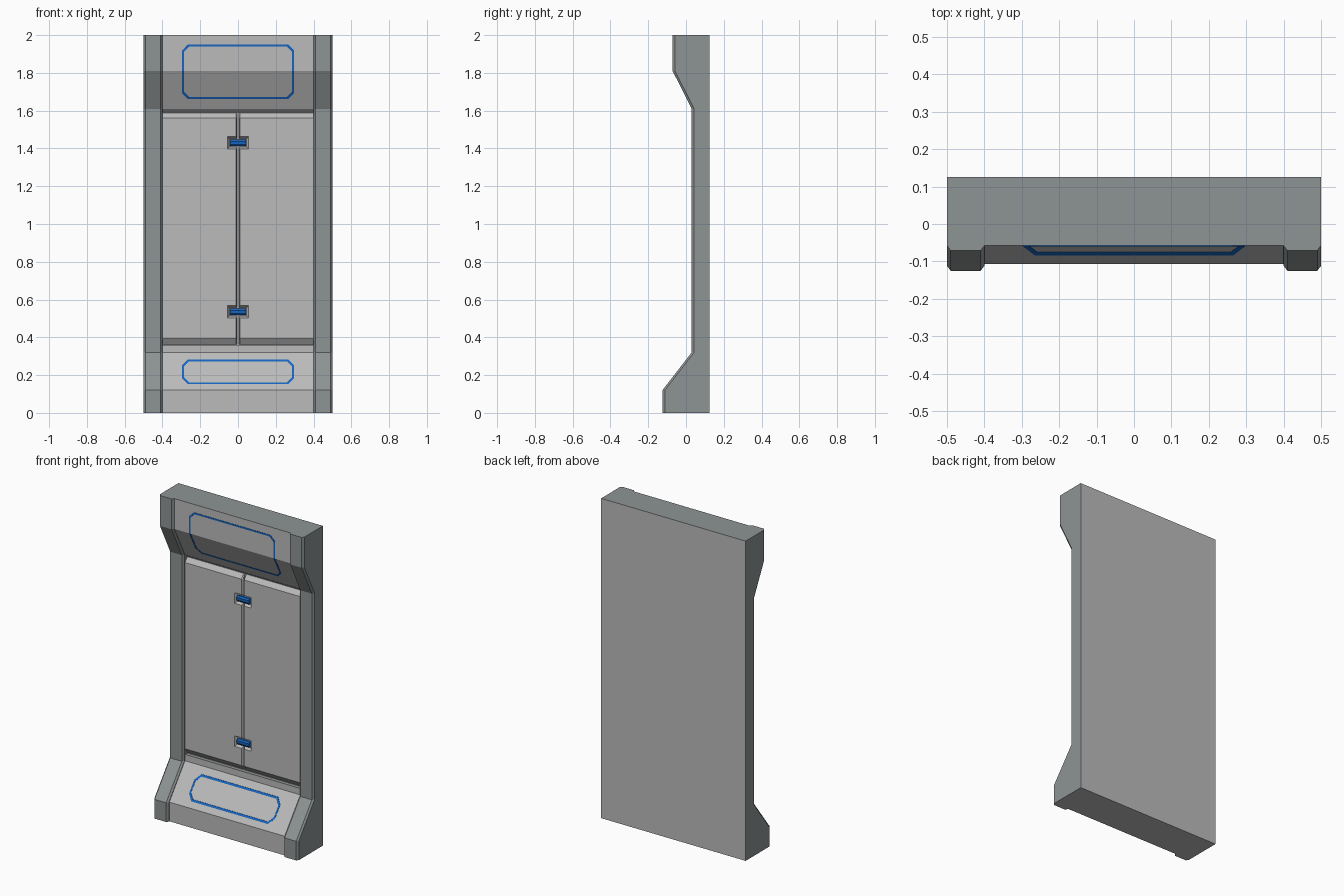
import bpy, bmesh

if "Cube" in bpy.data.objects:
    bpy.data.objects.remove(bpy.data.objects["Cube"])


def material(name, rgb):
    m = bpy.data.materials.new(name)
    m.diffuse_color = (*rgb, 1)
    m.use_nodes = True
    m.node_tree.nodes["Principled BSDF"].inputs["Base Color"].default_value = m.diffuse_color
    return m


LIGHT = material("light grey", (0.50, 0.50, 0.50))
FRAME = material("frame grey", (0.27, 0.295, 0.295))
BLUE = material("blue trim", (0.008, 0.13, 0.53))


def finish(name, bm, mats, rule=None):
    bmesh.ops.recalc_face_normals(bm, faces=bm.faces)
    for f in bm.faces:
        f.normal_update()
        f.material_index = rule(f.normal) if rule else 0
    me = bpy.data.meshes.new(name)
    bm.to_mesh(me)
    bm.free()
    for m in mats:
        me.materials.append(m)
    ob = bpy.data.objects.new(name, me)
    bpy.context.collection.objects.link(ob)
    return ob


def bridge(bm, a, b):
    n = len(a)
    for i in range(n):
        j = (i + 1) % n
        bm.faces.new((a[i], a[j], b[j], b[i]))


def loft(name, stations, mats, rule=None):
    """Solid through (x, [(y, z), ...]) side profiles."""
    bm = bmesh.new()
    loops = [[bm.verts.new((x, y, z)) for y, z in prof] for x, prof in stations]
    for a, b in zip(loops, loops[1:]):
        bridge(bm, a, b)
    bm.faces.new(loops[0])
    bm.faces.new(loops[-1])
    return finish(name, bm, mats, rule)


# Side pillars with chamfered front edges; the back and underside are light
def pillar_profile(d):
    front = [(-0.125, 0), (-0.125, 0.12), (0.03, 0.32),
             (0.03, 1.61), (-0.071, 1.81), (-0.071, 2)]
    return [(0.125, 0)] + [(y + d, z) for y, z in front] + [(0.125, 2)]


for side, s in (("left", -1), ("right", 1)):
    loft(side + "_pillar",
         [(s * x, pillar_profile(d)) for x, d in
          ((0.4, 0.013), (0.41, 0), (0.49, 0), (0.5, 0.013))],
         [FRAME, LIGHT], lambda n: 1 if n.y > 0.9 or n.z < -0.9 else 0)

# Wall core with sloped lower and upper panels; the top face matches the frame
panel = [(-0.107, 0), (-0.107, 0.12), (0.047, 0.32), (0.047, 0.36), (0.07, 0.36),
         (0.07, 1.59), (0.047, 1.61), (-0.058, 1.81), (-0.058, 2)]
core = [(0.125, 0)] + panel + [(0.125, 2)]
loft("wall_core", [(-0.4, core), (0.4, core)], [LIGHT, FRAME],
     lambda n: 1 if n.z > 0.95 else 0)

# Two tall door panels with sloped ends and a bevelled centre gap
door = [(0.08, 0.36), (0.072, 0.36), (0.047, 0.395),
        (0.047, 1.56), (0.072, 1.59), (0.08, 1.59)]
inner = [(max(y, 0.058), z) for y, z in door]
doors = [loft(side + "_door", [(s * 0.004, inner), (s * 0.01, door), (s * 0.4, door)], [LIGHT])
         for side, s in (("left", -1), ("right", 1))]

# Latches: tapered pocket cut into both doors with a blue bar inside
for label, z in (("lower", 0.535), ("upper", 1.43)):
    bm = bmesh.new()
    rings = []
    for w, h, y in ((0.061, 0.038, 0.038), (0.046, 0.023, 0.064)):
        rings.append([bm.verts.new((a * w, y, z + b * h))
                      for a, b in ((-1, -1), (1, -1), (1, 1), (-1, 1))])
    bridge(bm, *rings)
    bm.faces.new(rings[0])
    bm.faces.new(rings[1])
    cutter = finish(label + "_latch_cutter", bm, [LIGHT])
    cutter.hide_render = True
    cutter.hide_viewport = True
    cutter.display_type = 'WIRE'
    for d in doors:
        mod = d.modifiers.new(label + "_pocket", 'BOOLEAN')
        mod.operation = 'DIFFERENCE'
        mod.solver = 'EXACT'
        mod.object = cutter
    bar = [(0.075, z - 0.018), (0.054, z - 0.018), (0.047, z - 0.008),
           (0.047, z + 0.008), (0.054, z + 0.018), (0.075, z + 0.018)]
    loft(label + "_latch_bar", [(-0.042, bar), (0.042, bar)], [BLUE])


# Thin blue outlines that follow the panel surface
def panel_y(z):
    for (y0, z0), (y1, z1) in zip(panel, panel[1:]):
        if z1 > z0 and z0 <= z <= z1:
            return y0 + (y1 - y0) * (z - z0) / (z1 - z0)


def outline(name, w, z0, z1, fold):
    bm = bmesh.new()
    loops = []
    for inset, dy in ((0, -0.002), (0.01, -0.002), (0.01, 0.003), (0, 0.003)):
        a, b, t, c = w - inset, z0 + inset, z1 - inset, 0.032 - inset * 0.4
        right = [(a - c, b), (a, b + c), (a, fold), (a, t - c), (a - c, t)]
        pts = right + [(-x, z) for x, z in reversed(right)]
        loops.append([bm.verts.new((x, panel_y(z) + dy, z)) for x, z in pts])
    for i in range(4):
        bridge(bm, loops[i], loops[(i + 1) % 4])
    finish(name, bm, [BLUE])


outline("lower_panel_outline", 0.297, 0.152, 0.283, 0.22)
outline("upper_panel_outline", 0.297, 1.662, 1.95, 1.81)
